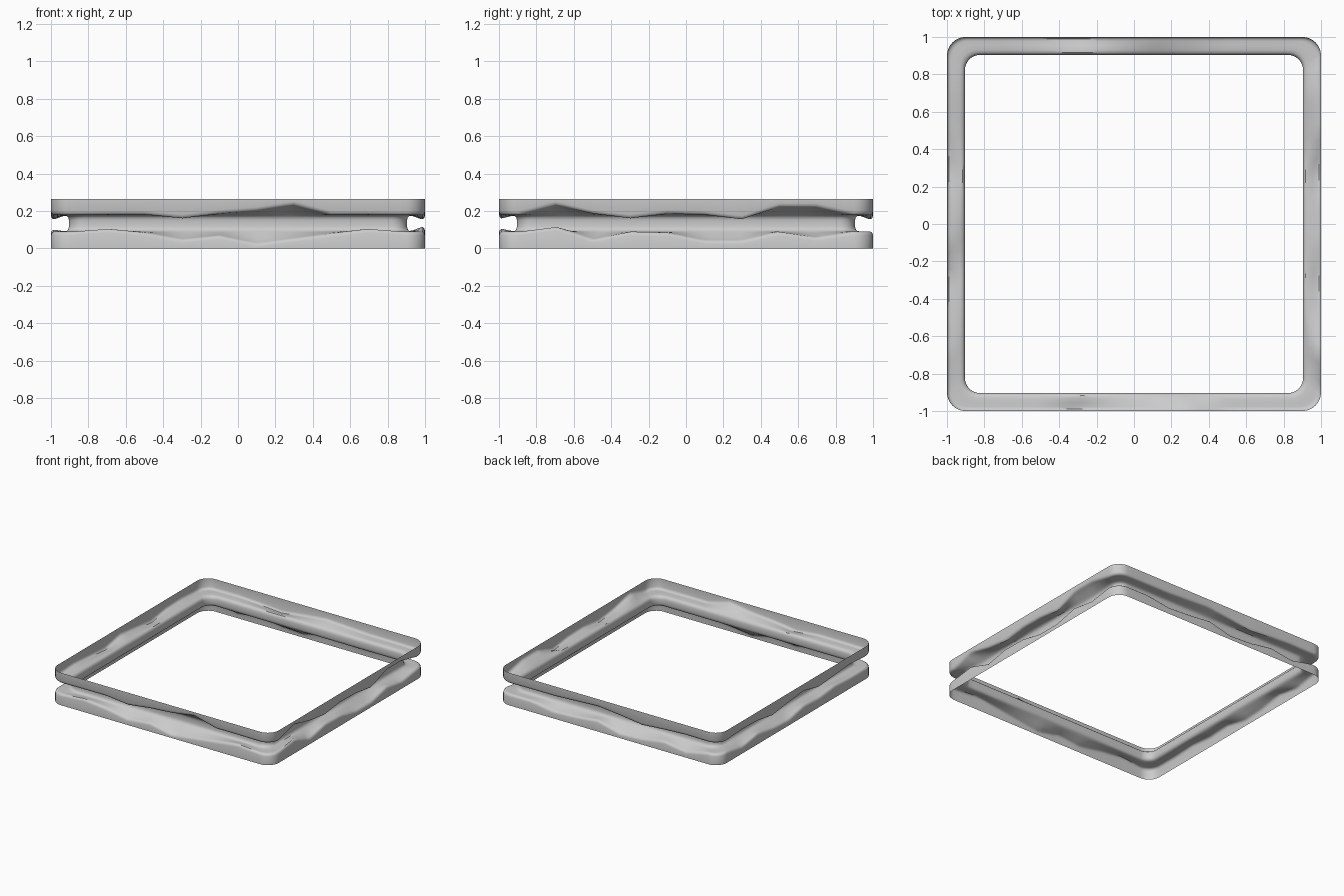
import bpy, bmesh, math

if "Cube" in bpy.data.objects:
    bpy.data.objects.remove(bpy.data.objects["Cube"])

H = 0.265
# shelf edge heights at stations -0.7 .. 0.7 along each side (front, right, back, left)
LOWER = [
    [.105, .085, .05, .07, .03, .055, .08, .105],
    [.115, .05, .09, .085, .045, .045, .09, .06],
    [.09, .06, .07, .09, .04, .05, .08, .05],
    [.06, .09, .06, .05, .09, .08, .10, .09],
]
UPPER = [
    [.18, .18, .16, .185, .20, .23, .18, .18],
    [.23, .185, .16, .185, .18, .155, .22, .22],
    [.18, .18, .19, .20, .18, .155, .17, .18],
    [.19, .185, .155, .18, .20, .16, .175, .19],
]


def wave(row, t, base):
    """Piecewise-linear edge height along one side, t in -0.9 .. 0.9"""
    pts = [base] + row + [base]
    f = (t + 0.9) / 0.2
    i = max(0, min(len(pts) - 2, int(f)))
    return pts[i] + (pts[i + 1] - pts[i]) * (f - i)


def profile(lo, up):
    """Inset and height of the channel section, bottom rim to top rim"""
    def half(edge, base):
        e = edge - base
        return [(0, edge - .020), (.004, edge - .008), (.012, edge - .001),
                (.022, base + e * .92), (.045, base + e * .55 + .001),
                (.070, base + e * .18 + .002), (.084, base + .006),
                (.092, base + .014), (.096, base + .028)]
    low = half(lo, .088)
    top = [(d, H - z) for d, z in half(H - up, H - .18)]
    return [(0, 0)] + low + top[::-1] + [(0, H)]


# stations around the rounded square
stations = []
for s in range(4):
    for k in range(37):
        t = -0.9 + k * 0.05
        stations.append((s, t, 0.0))
    for k in range(1, 8):
        stations.append((s, 0.9, math.radians(90 * k / 8)))

bm = bmesh.new()
rings = []
for s, t, a in stations:
    if a == 0:
        prof = profile(wave(LOWER[s], t, .09), wave(UPPER[s], t, .178))
    else:
        prof = profile(.09, .178)
    ring = []
    for d, z in prof:
        r = 0.1 - d * 0.2             # corner radius shrinks slightly inward
        c = 1 - d - r                 # straight run half-length
        x = t / 0.9 * c + r * math.sin(a)
        y = -c - r * math.cos(a)
        for _ in range(s):            # turn to the right side of the frame
            x, y = -y, x
        ring.append(bm.verts.new((x, y, z)))
    rings.append(ring)

# skin the channel
for i, ring in enumerate(rings):
    nxt = rings[(i + 1) % len(rings)]
    for j in range(len(ring) - 1):
        bm.faces.new((ring[j], nxt[j], nxt[j + 1], ring[j + 1]))

mesh = bpy.data.meshes.new("channel_frame")
bm.to_mesh(mesh)
bm.free()
frame = bpy.data.objects.new("channel_frame", mesh)
bpy.context.collection.objects.link(frame)
bpy.context.view_layer.objects.active = frame
frame.select_set(True)
bpy.ops.object.shade_smooth_by_angle(angle=math.radians(40))
